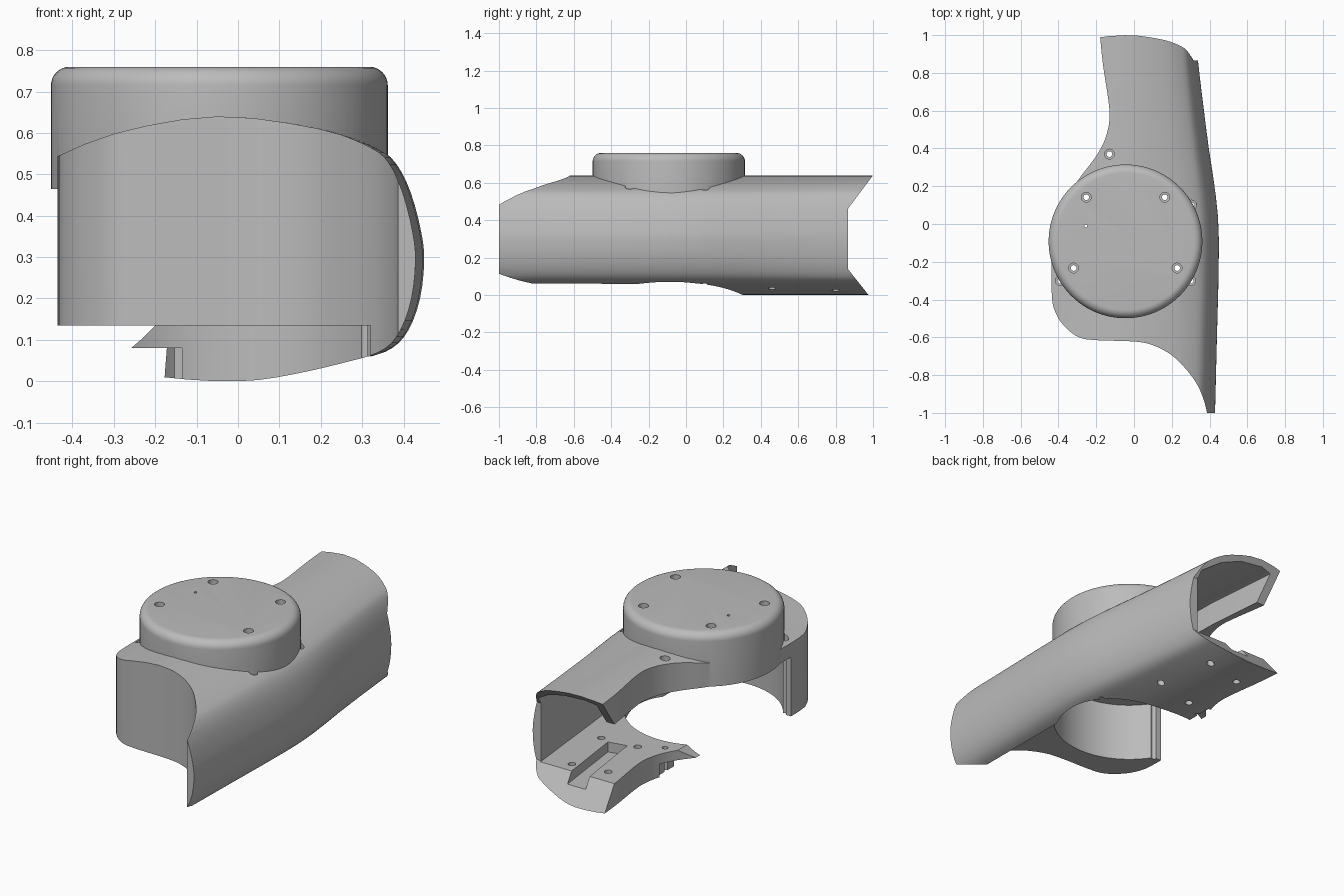
import bpy, bmesh, math
from mathutils import Vector

cube = bpy.data.objects.get("Cube")
if cube:
    bpy.data.objects.remove(cube, do_unlink=True)

grey = bpy.data.materials.new("plain grey")
grey.use_nodes = True
grey.diffuse_color = (0.5, 0.5, 0.5, 1)
grey.node_tree.nodes["Principled BSDF"].inputs["Base Color"].default_value = (0.5, 0.5, 0.5, 1)

CX, CY, R = -0.045, -0.092, 0.407     # round cap
CEILING, FLOOR = 0.465, 0.135         # hollow between these heights


def loft(name, rings):
    """Closed solid through rings of equal point count."""
    bm = bmesh.new()
    loops = [[bm.verts.new(p) for p in ring] for ring in rings]
    n = len(loops[0])
    for a, b in zip(loops, loops[1:]):
        for i in range(n):
            j = (i + 1) % n
            bm.faces.new((a[i], a[j], b[j], b[i]))
    bm.faces.new(loops[0][::-1])
    bm.faces.new(loops[-1])
    bmesh.ops.recalc_face_normals(bm, faces=bm.faces[:])
    me = bpy.data.meshes.new(name)
    bm.to_mesh(me)
    bm.free()
    ob = bpy.data.objects.new(name, me)
    bpy.context.collection.objects.link(ob)
    me.materials.append(grey)
    return ob


def upright(name, pts, z0, z1):
    return loft(name, [[(x, y, z) for x, y in pts] for z in (z0, z1)])


def box(name, x0, x1, y0, y1, z0, z1):
    return upright(name, [(x0, y0), (x1, y0), (x1, y1), (x0, y1)], z0, z1)


def turned(name, x, y, steps, n=32):
    """Round solid from (radius, height) steps."""
    return loft(name, [[(x + r * math.cos(math.tau * i / n),
                         y + r * math.sin(math.tau * i / n), z)
                        for i in range(n)] for r, z in steps])


def smooth_path(pts, sub=4):
    """Catmull-Rom samples through an open list of points."""
    v = [Vector(p) for p in pts]
    v = [2 * v[0] - v[1]] + v + [2 * v[-1] - v[-2]]
    out = []
    for a, b, c, d in zip(v, v[1:], v[2:], v[3:]):
        for k in range(sub):
            t = k / sub
            out.append(0.5 * (2 * b + (c - a) * t + (2 * a - 5 * b + 4 * c - d) * t * t
                              + (3 * b - a - 3 * c + d) * t ** 3))
    return [tuple(p) for p in out] + [tuple(pts[-1])]


def combine(ob, tool, how='DIFFERENCE'):
    mod = ob.modifiers.new("bool", 'BOOLEAN')
    mod.operation = how
    mod.solver = 'EXACT'
    mod.object = tool
    dg = bpy.context.evaluated_depsgraph_get()
    dg.update()
    new = bpy.data.meshes.new_from_object(ob.evaluated_get(dg))
    ob.modifiers.clear()
    old, ob.data = ob.data, new
    bpy.data.meshes.remove(old)
    bpy.data.objects.remove(tool, do_unlink=True)


def screw_holes(ob, spots, low):
    """Counterbored holes at (x, y, top height)."""
    for x, y, top in spots:
        steps = [(0.015, low), (0.015, top - 0.035), (0.026, top - 0.034), (0.026, top + 0.1)]
        combine(ob, turned("screw_hole", x, y, steps, 24))


# Sleeve: rounded section, narrowing towards the back
section = smooth_path([(-0.5, 0.515), (-0.3, 0.598), (-0.05, 0.64), (0.2, 0.61), (0.33, 0.565),
                       (0.38, 0.525), (0.415, 0.455), (0.44, 0.36), (0.447, 0.29), (0.437, 0.2),
                       (0.41, 0.125), (0.37, 0.08), (0.3, 0.054), (0.15, 0.018), (0, 0),
                       (-0.2, 0.012), (-0.5, 0.06)], 3)
widths = smooth_path([(-1, 0.429), (-0.6, 0.439), (-0.1, 0.45), (0.15, 0.433), (0.4, 0.396),
                      (0.65, 0.364), (0.87, 0.338), (1.05, 0.32)], 2)
body = loft("arm_shell", [[(x * w / 0.447 if x > 0 else x, y, z) for x, z in section]
                          for y, w in widths])

# Outline from above: waist on one side, swept front wall
waist = smooth_path([(-0.185, 1.05), (-0.165, 0.85), (-0.135, 0.65), (-0.13, 0.55),
                     (-0.153, 0.45), (-0.2, 0.36), (-0.28, 0.255)])
front = smooth_path([(-0.435, -0.1), (-0.435, -0.38), (-0.41, -0.48), (-0.36, -0.55),
                     (-0.29, -0.6), (-0.2, -0.615), (0, -0.622), (0.1, -0.642), (0.2, -0.695),
                     (0.285, -0.78), (0.34, -0.86), (0.372, -0.94), (0.387, -1.0)])
plan = waist + [(-0.4, 0.08)] + front + [(0.6, -1.0), (0.6, 1.05)]
combine(body, upright("plan_cutter", plan, -0.2, 0.9), 'INTERSECT')

# Back end: both lips lean outwards
end = [(2, -0.03), (1.0, -0.03), (0.865, 0.14), (0.865, 0.46), (1.007, 0.65), (1.007, 0.9), (2, 0.9)]
combine(body, loft("end_cutter", [[(x, y, z) for y, z in end] for x in (-1, 1)]))

# Hollow: back bay, round well, open side and open underside
bay = [(-0.9, -0.09), (0.34, -0.09), (0.355, 0.2), (0.285, 0.9), (0.28, 1.2), (-0.9, 1.2)]
combine(body, upright("bay_cutter", bay, FLOOR, CEILING))
combine(body, turned("well_cutter", CX, CY, [(0.4, -0.2), (0.4, CEILING)], 96))
combine(body, box("side_cutter", -0.9, -0.3, -0.3, 0.1, -0.2, CEILING))
combine(body, box("under_cutter", -0.9, 0.32, -1.2, 0.0, -0.2, FLOOR))

# Thin roof over the back bay, leaving a hanging rim on the waist side
roof = [(0, 0.4), (0, 0.598), (0.16, 0.612), (0.5, 0.6), (0.77, 0.563), (1, 0.5), (1, 0.4)]
combine(body, loft("roof_cutter", [[(lo + t * (hi - lo), y, z) for t, z in roof]
                                   for y, lo, hi in ((0.34, -0.085, 0.335), (0.55, -0.09, 0.315),
                                                     (1.1, -0.14, 0.265))]))

# Floor tongue: stepped underside and a sloping pointed edge
combine(body, box("step_cutter", -0.9, -0.135, 0.0, 0.45, -0.2, 0.08))
combine(body, loft("slope_cutter", [[(-0.9, 0.1, z), (x, 0.1, z), (x, 0.4, z), (-0.9, 0.4, z)]
                                    for x, z in ((-0.27, 0.07), (-0.235, 0.1), (-0.195, 0.14))]))

# Floor slot and screw holes
slot = [(0.04, 0.46), (0.145, 0.48), (0.08, 1.0), (-0.03, 0.98)]
combine(body, upright("slot_cutter", slot, 0.08, 0.3))
for x, y in [(0.2, 0.46), (-0.01, 0.44), (0.143, 0.8), (-0.06, 0.77)]:
    combine(body, turned("floor_hole", x, y, [(0.02, -0.1), (0.02, 0.3)], 20))

# Screw holes around the cap, partly covered by it
screw_holes(body, [(0.305, 0.1, 0.57), (0.3, -0.3, 0.575), (-0.39, -0.3, 0.56),
                   (-0.13, 0.37, 0.63)], -0.1)

# Round cap with a rounded rim
rim = [(R - 0.045 * (1 - math.cos(a)), 0.715 + 0.045 * math.sin(a))
       for a in [math.pi / 2 * k / 8 for k in range(9)]]
combine(body, turned("cap", CX, CY, [(R, CEILING)] + rim, 96), 'UNION')

# Holes through the cap
screw_holes(body, [(-0.253, 0.142, 0.76), (0.163, 0.142, 0.76), (-0.32, -0.233, 0.76),
                   (0.228, -0.233, 0.76)], 0.4)
combine(body, turned("pin_hole", -0.255, -0.01, [(0.008, 0.4), (0.008, 0.9)], 12))

# Smooth shading with crisp edges
bpy.ops.object.select_all(action='DESELECT')
body.select_set(True)
bpy.context.view_layer.objects.active = body
bpy.ops.object.shade_smooth_by_angle(angle=math.radians(30))
